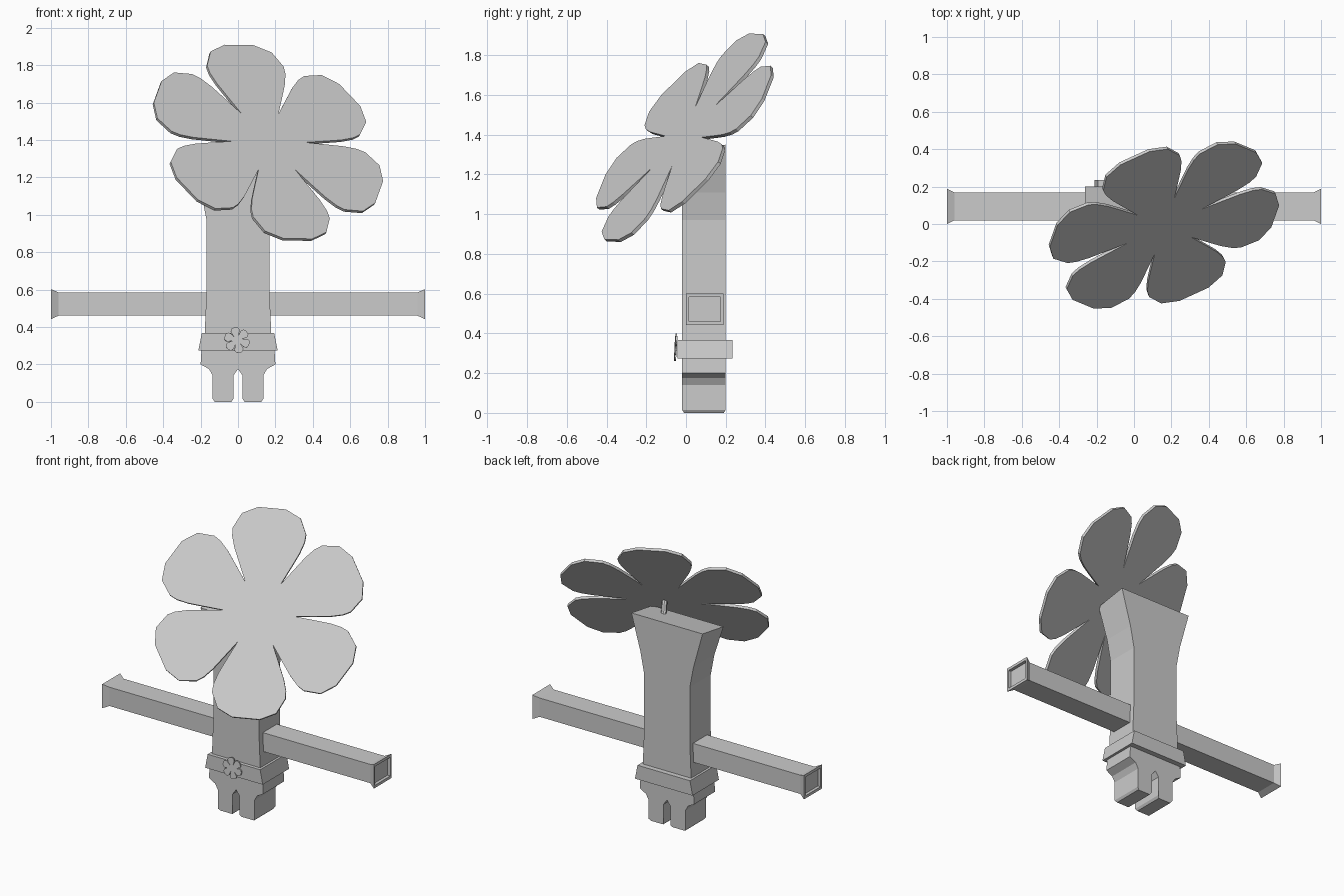
import bpy, bmesh, math
from mathutils import Matrix, Vector

if "Cube" in bpy.data.objects:
    bpy.data.objects.remove(bpy.data.objects["Cube"])

grey = bpy.data.materials.new("light grey")
grey.diffuse_color = (0.6, 0.6, 0.6, 1)
grey.use_nodes = True
grey.node_tree.nodes["Principled BSDF"].inputs["Base Color"].default_value = grey.diffuse_color


def finish(name, bm, matrix=None):
    if matrix:
        bm.transform(matrix)
    bmesh.ops.recalc_face_normals(bm, faces=bm.faces)
    mesh = bpy.data.meshes.new(name)
    bm.to_mesh(mesh)
    bm.free()
    mesh.materials.append(grey)
    obj = bpy.data.objects.new(name, mesh)
    bpy.context.collection.objects.link(obj)
    return obj


def loft(loops):
    """Bridge matching rings of points, closing both ends."""
    bm = bmesh.new()
    rings = [[bm.verts.new(p) for p in ring] for ring in loops]
    n = len(rings[0])
    for a, b in zip(rings, rings[1:]):
        for i in range(n):
            j = (i + 1) % n
            bm.faces.new((a[i], a[j], b[j], b[i]))
    bm.faces.new(rings[0][::-1])
    bm.faces.new(rings[-1])
    return bm


def rect(a0, a1, b0, b1):
    return [(a0, b0), (a1, b0), (a1, b1), (a0, b1)]


# Body with legs: half outline mirrored, extruded front to back
half = [(0.025, 0.14), (0.025, 0.015), (0.035, 0), (0.125, 0), (0.135, 0.015),
        (0.135, 0.14), (0.155, 0.175), (0.2, 0.2), (0.195, 0.28), (0.178, 0.36),
        (0.168, 0.6), (0.168, 0.97), (0.195, 1.11), (0.262, 1.35)]
outline = [(0, 0.175)] + half + [(-x, z) for x, z in reversed(half)]
bm = loft([[(x, y, z) for x, z in outline] for y in (-0.02, 0.2)])
for v in bm.verts:
    if v.co.z < 0.001:                      # chamfered soles
        v.co.y += 0.01 if v.co.y < 0.09 else -0.01
    if v.co.z > 1.3 and v.co.y < 0:         # top slopes to the front
        v.co.z -= 0.035
finish("body", bm)

# Belt, slightly wider at the bottom
finish("belt", loft([[(x, y, z) for x, y in rect(-w, w, -0.043, 0.234)]
                     for w, z in ((0.212, 0.274), (0.193, 0.368))]))

# Arms with flared, recessed ends
sections = [(0.15, 0.02, 0.168, 0.46, 0.585), (0.96, 0.02, 0.168, 0.46, 0.585),
            (1.0, 0.0, 0.188, 0.442, 0.602), (1.0, 0.014, 0.174, 0.46, 0.584),
            (0.98, 0.014, 0.174, 0.46, 0.584)]
for side, label in ((1, "right"), (-1, "left")):
    finish("arm_" + label, loft([[(side * x, y, z) for y, z in rect(y0, y1, z0, z1)]
                                 for x, y0, y1, z0, z1 in sections]))

# Six-petal flower outline
petal_half = [(0.085, 0.652), (0.18, 0.605), (0.225, 0.51), (0.222, 0.46),
              (0.2, 0.39), (0.162, 0.305)]
petal = [(0.108, 0.188)] + petal_half[::-1] + [(-x, y) for x, y in petal_half]


def flower(name, thickness, matrix):
    pts = []
    for k in range(6):
        c, s = math.cos(k * math.pi / 3), math.sin(k * math.pi / 3)
        pts += [(c * x - s * y, s * x + c * y) for x, y in petal]
    finish(name, loft([[(x, y, z) for x, y in pts] for z in (-thickness, 0)]), matrix)


def frame(normal, origin, scale=1, spin=0):
    n = Vector(normal).normalized()
    e1 = Vector((0, 0, 1)).cross(n).normalized()
    e2 = n.cross(e1)
    m = Matrix((e1, e2, n)).transposed().to_4x4()
    return Matrix.Translation(origin) @ m @ Matrix.Rotation(spin, 4, 'Z') @ Matrix.Scale(scale, 4)


head = Vector((0.163, -0.012, 1.39))
flower("flower_head", 0.018, frame((0.339, -0.718, 0.608), head, 1, -0.02))
flower("belt_flower", 0.08, frame((0.03, -1, 0.05), (-0.005, -0.056, 0.33), 0.105, 0.2))

# Stem behind the flower
start = Vector((0.1, 0.1, 1.26))
d = head - Vector((0.003, -0.007, 0.006)) - start
bm = bmesh.new()
bmesh.ops.create_cone(bm, cap_ends=True, segments=8, radius1=0.017, radius2=0.017, depth=d.length)
finish("stem", bm, Matrix.Translation(start + d / 2) @ d.to_track_quat('Z', 'Y').to_matrix().to_4x4())
